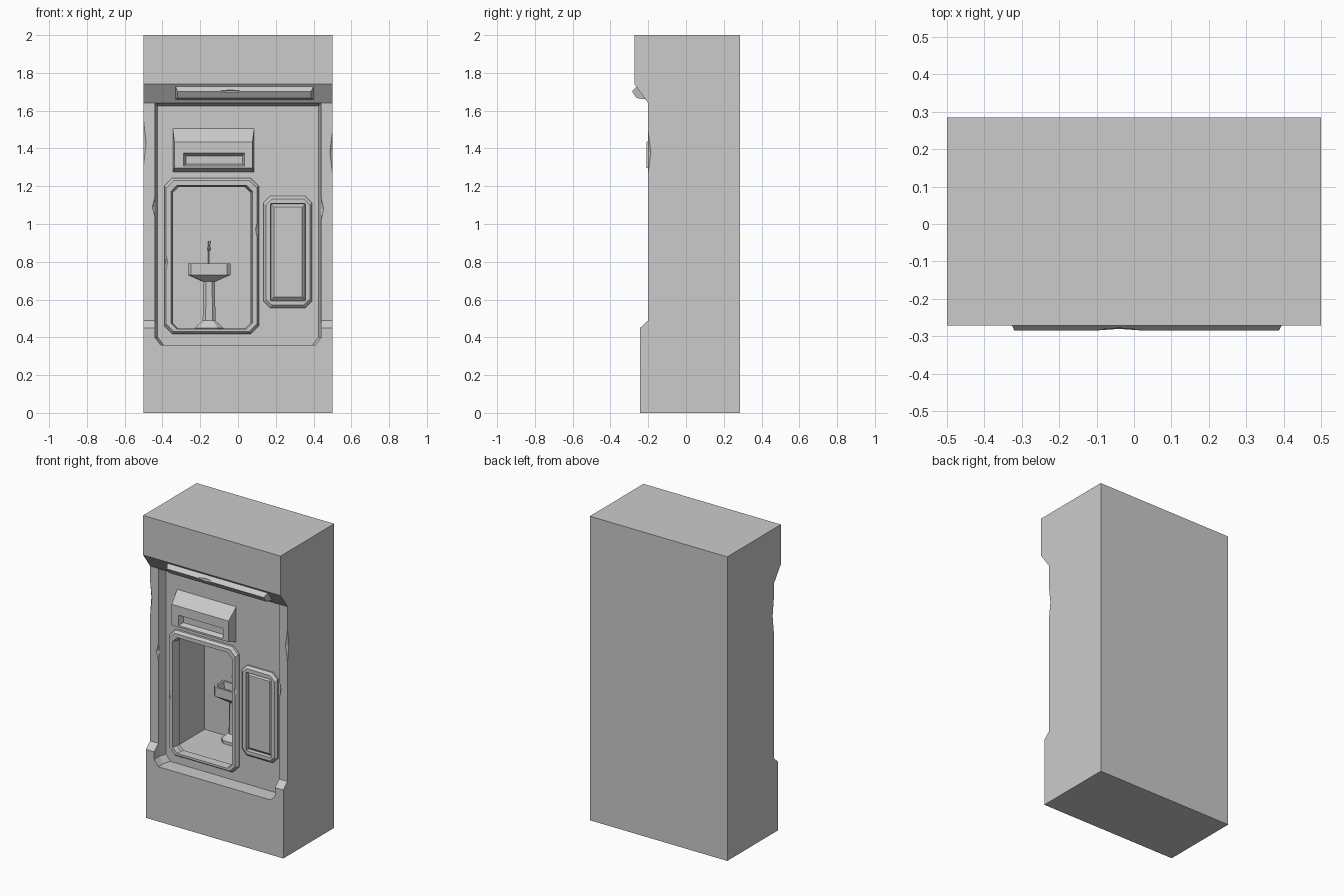
import bpy, bmesh
from mathutils import Vector


def loft(name, rings, loop=False):
    """Skin between rings of equal length; cap the ends or join last to first."""
    bm = bmesh.new()
    vs = [[bm.verts.new(p) for p in r] for r in rings]
    n = len(rings[0])
    pairs = list(zip(vs, vs[1:])) + ([(vs[-1], vs[0])] if loop else [])
    for a, b in pairs:
        for i in range(n):
            j = (i + 1) % n
            bm.faces.new((a[i], a[j], b[j], b[i]))
    if not loop:
        bm.faces.new(vs[0])
        bm.faces.new(vs[-1])
    bmesh.ops.recalc_face_normals(bm, faces=bm.faces)
    me = bpy.data.meshes.new(name)
    bm.to_mesh(me)
    bm.free()
    ob = bpy.data.objects.new(name, me)
    bpy.context.collection.objects.link(ob)
    return ob


def rect(y, x0, x1, z0, z1, c=0.0):
    """Rectangle facing the front, with optional cut corners."""
    if c == 0:
        pts = [(x0, z0), (x1, z0), (x1, z1), (x0, z1)]
    else:
        pts = [(x0 + c, z0), (x1 - c, z0), (x1, z0 + c), (x1, z1 - c),
               (x1 - c, z1), (x0 + c, z1), (x0, z1 - c), (x0, z0 + c)]
    return [(x, y, z) for x, z in pts]


def flat(z, cx, y0, y1, h, c):
    """Horizontal outline with cut front corners."""
    pts = [(-h + c, y0), (h - c, y0), (h, y0 + c), (h, y1), (-h, y1), (-h, y0 + c)]
    return [(cx + x, y, z) for x, y in pts]


def chip(loc, size):
    """Octahedral cutter for a chipped edge."""
    x, y, z = loc
    a, b, c = size
    mid = [(x - a, y, z), (x, y - b, z), (x + a, y, z), (x, y + b, z)]
    tips = [[Vector((x, y, z + s * c)).lerp(Vector(p), 0.02) for p in mid] for s in (-1, 1)]
    return loft("chip_cutter", [tips[0], mid, tips[1]])


def cut(ob, *cutters):
    for c in cutters:
        c.hide_render = True
        m = ob.modifiers.new("cut", "BOOLEAN")
        m.object, m.operation, m.solver = c, "DIFFERENCE", "EXACT"
        bpy.context.view_layer.objects.active = ob
        bpy.ops.object.modifier_apply(modifier=m.name)
        bpy.data.objects.remove(c)


# Cabinet body: side profile extruded across the width
side = [(0.285, 0), (0.285, 2), (-0.272, 2), (-0.272, 1.74), (-0.2, 1.64),
        (-0.2, 0.49), (-0.243, 0.45), (-0.243, 0)]
body = loft("cabinet_body", [[(x, y, z) for y, z in side] for x in (-0.5, 0.5)])


# Recessed front panel with cut lower corners
def panel(y, w, top):
    pts = [(-w + 0.03, 0.36), (w - 0.03, 0.36), (w, 0.4), (w, top), (-w, top), (-w, 0.4)]
    return [(x, y, z) for x, z in pts]


cut(body, loft("recess_cutter", [panel(-0.3, 0.44, 1.637), panel(-0.19, 0.44, 1.637),
                                 panel(-0.14, 0.425, 1.625)]))

# Window opening and the wider chamber behind it
cut(body,
    loft("opening_cutter", [rect(y, -0.345, 0.066, 0.445, 1.195, 0.03) for y in (-0.2, -0.05)]),
    loft("chamber_cutter", [rect(y, -0.4, 0.12, 0.43, 1.21) for y in (-0.115, 0.225)]))

# Chipped pillar edges
cut(body,
    chip((-0.5, -0.2, 1.43), (0.014, 0.014, 0.12)),
    chip((0.5, -0.2, 1.38), (0.014, 0.014, 0.11)),
    chip((-0.44, -0.2, 1.09), (0.014, 0.014, 0.05)),
    chip((0.44, -0.2, 1.08), (0.014, 0.014, 0.06)))

# Raised window frame
frame = loft("window_frame", [
    rect(-0.13, -0.39, 0.11, 0.418, 1.243, 0.042),
    rect(-0.155, -0.39, 0.11, 0.418, 1.243, 0.042),
    rect(-0.172, -0.38, 0.1, 0.43, 1.23, 0.04),
    rect(-0.172, -0.355, 0.076, 0.444, 1.205, 0.032),
    rect(-0.13, -0.345, 0.066, 0.446, 1.195, 0.03)], loop=True)
cut(frame, chip((0.105, -0.172, 0.97), (0.012, 0.012, 0.06)),
    chip((-0.385, -0.172, 0.8), (0.012, 0.012, 0.06)))

# Side panel: bevelled frame, shallow recess, raised insert
loft("side_panel_frame", [
    rect(-0.13, 0.135, 0.392, 0.555, 1.147, 0.035),
    rect(-0.15, 0.135, 0.392, 0.555, 1.147, 0.035),
    rect(-0.165, 0.148, 0.38, 0.57, 1.133, 0.032),
    rect(-0.165, 0.172, 0.357, 0.593, 1.108, 0.003),
    rect(-0.135, 0.175, 0.354, 0.596, 1.105, 0.003)], loop=True)
loft("side_panel_insert", [rect(-0.13, 0.175, 0.354, 0.596, 1.105),
                           rect(-0.142, 0.175, 0.354, 0.596, 1.105),
                           rect(-0.158, 0.19, 0.34, 0.614, 1.09)])

# Hood with a slot
hood = loft("slot_hood", [rect(-0.13, -0.345, 0.085, 1.275, 1.505),
                          rect(-0.14, -0.345, 0.085, 1.275, 1.505),
                          rect(-0.208, -0.337, 0.077, 1.297, 1.435)])
cut(hood, loft("slot_cutter", [rect(-0.23, -0.288, 0.035, 1.308, 1.376),
                               rect(-0.208, -0.288, 0.035, 1.308, 1.376),
                               rect(-0.175, -0.275, 0.024, 1.318, 1.36)]))


# Lamp bar set square to the sloping underside of the top
def bar(x0, x1, a, b):
    return [(x0, *a), (x1, *a), (x1, *b), (x0, *b)]


lamp = loft("lamp_bar", [bar(-0.33, 0.4, (-0.245, 1.735), (-0.2, 1.672)),
                         bar(-0.33, 0.4, (-0.262, 1.728), (-0.215, 1.66)),
                         bar(-0.32, 0.387, (-0.285, 1.702), (-0.262, 1.667))])
cut(lamp, chip((-0.04, -0.285, 1.704), (0.075, 0.012, 0.015)))

# Basin on a pedestal, standing at the back of the chamber
CX = -0.153
loft("pedestal", [flat(0.42, CX, 0.125, 0.235, 0.075, 0.03),
                  flat(0.45, CX, 0.125, 0.235, 0.075, 0.03),
                  flat(0.488, CX, 0.155, 0.235, 0.034, 0.015),
                  flat(0.7, CX, 0.155, 0.235, 0.03, 0.015)])
loft("basin", [flat(0.695, CX, 0.155, 0.225, 0.034, 0.012),
               flat(0.73, CX, 0.115, 0.225, 0.113, 0.017),
               flat(0.79, CX, 0.115, 0.225, 0.113, 0.017),
               flat(0.79, CX, 0.127, 0.213, 0.1, 0.015),
               flat(0.745, CX, 0.132, 0.208, 0.09, 0.015)])


# Tap
def square(z, h):
    return flat(z, CX, 0.2 - h, 0.2 + h, h, h * 0.4)


loft("tap_stem", [square(z, h) for z, h in
                  ((0.74, 0.006), (0.86, 0.006), (0.862, 0.011), (0.875, 0.011),
                   (0.88, 0.005), (0.91, 0.007))])
loft("tap_spout", [rect(y, CX - 0.006, CX + 0.006, z, z + 0.012)
                   for y, z in ((0.2, 0.862), (0.16, 0.862))])
